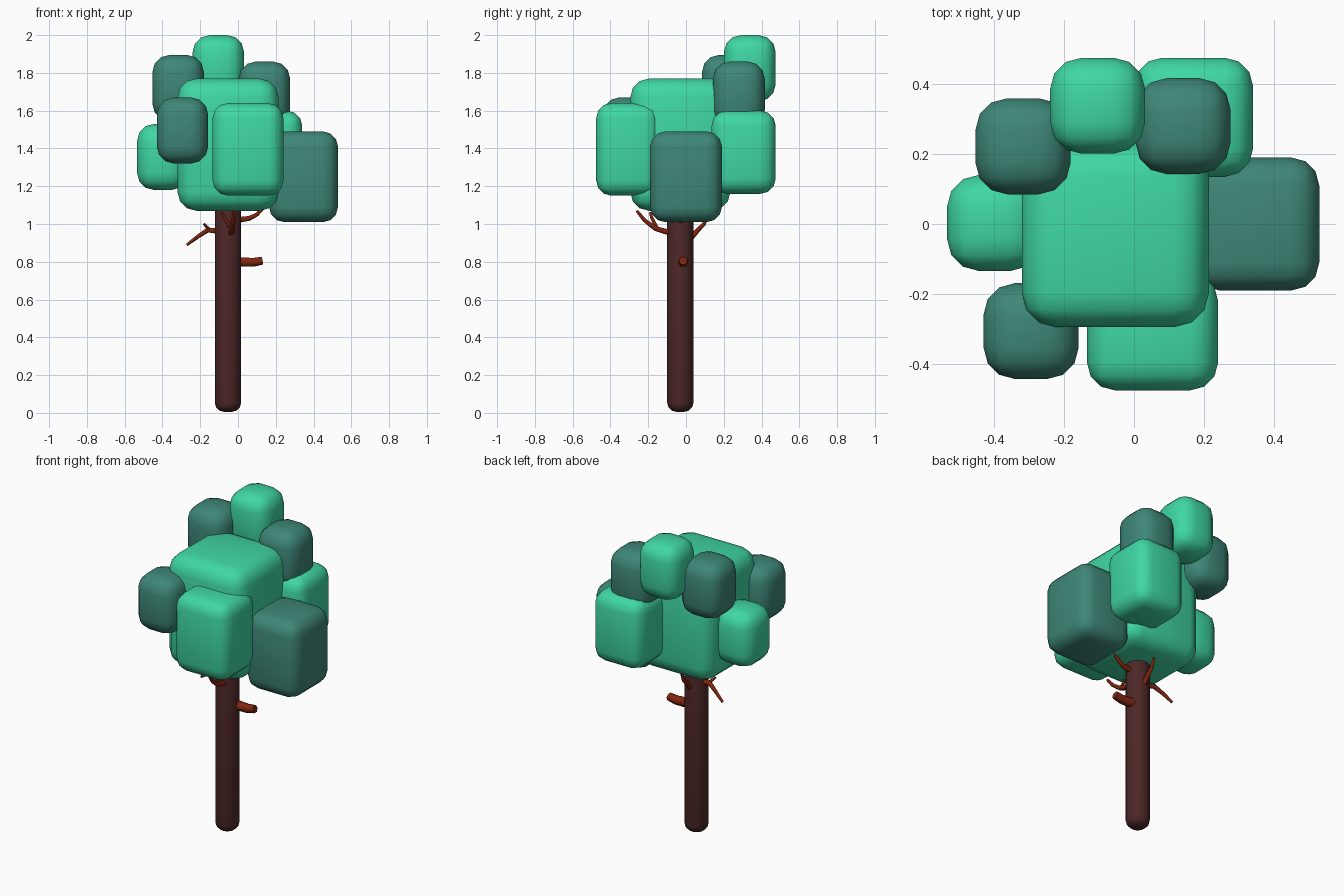
import bpy

cube = bpy.data.objects.get("Cube")
if cube:
    bpy.data.objects.remove(cube, do_unlink=True)


def material(name, rgb):
    m = bpy.data.materials.new(name)
    m.use_nodes = True
    m.diffuse_color = (*rgb, 1)
    bsdf = next(n for n in m.node_tree.nodes if n.type == "BSDF_PRINCIPLED")
    bsdf.inputs["Base Color"].default_value = (*rgb, 1)
    return m


light = material("light_foliage", (0.05, 0.68, 0.37))
dark = material("dark_foliage", (0.048, 0.24, 0.185))
bark = material("dark_bark", (0.075, 0.02, 0.02))
rust = material("rust_branch", (0.22, 0.019, 0.005))


def finish(ob, name, mat, bevel, segments):
    """Name, colour and round off a primitive."""
    ob.name = name
    ob.data.materials.append(mat)
    mod = ob.modifiers.new("rounding", "BEVEL")
    mod.width = bevel
    mod.segments = segments
    mod.limit_method = "ANGLE"
    bpy.ops.object.shade_smooth()


def leaf_block(name, mat, centre, size, bevel):
    bpy.ops.mesh.primitive_cube_add(size=1, location=centre)
    ob = bpy.context.object
    ob.scale = size
    bpy.ops.object.transform_apply(location=False, rotation=False, scale=True)
    finish(ob, name, mat, bevel, 3)


# Large foliage blocks
leaf_block("crown_core", light, (-0.053, -0.03, 1.42), (0.535, 0.53, 0.70), 0.10)
leaf_block("crown_front", light, (0.053, -0.308, 1.395), (0.375, 0.335, 0.49), 0.08)
leaf_block("crown_side", dark, (0.347, 0, 1.25), (0.365, 0.38, 0.48), 0.08)
leaf_block("crown_back", light, (0.17, 0.305, 1.38), (0.34, 0.34, 0.44), 0.08)

# Small foliage puffs share one size
PUFF = (0.272, 0.274, 0.35)
for name, mat, centre in [
    ("puff_side", light, (-0.398, 0.003, 1.355)),
    ("puff_front", dark, (-0.294, -0.306, 1.495)),
    ("puff_back_side", dark, (-0.317, 0.222, 1.72)),
    ("puff_top", light, (-0.104, 0.338, 1.825)),
    ("puff_back", dark, (0.14, 0.28, 1.685)),
]:
    leaf_block(name, mat, centre, PUFF, 0.09)

# Trunk with a rounded foot
bpy.ops.mesh.primitive_cylinder_add(vertices=16, radius=0.07, depth=1.3,
                                    location=(-0.053, -0.03, 0.655))
finish(bpy.context.object, "trunk", bark, 0.05, 3)


def branch(name, points, thick, thin):
    """Tapering limb along a path."""
    cu = bpy.data.curves.new(name, "CURVE")
    cu.dimensions = "3D"
    cu.bevel_depth = 1
    cu.bevel_resolution = 1
    cu.use_fill_caps = True
    sp = cu.splines.new("POLY")
    sp.points.add(len(points) - 1)
    for i, (p, co) in enumerate(zip(sp.points, points)):
        p.co = (*co, 1)
        p.radius = thick + (thin - thick) * i / (len(points) - 1)
    cu.materials.append(rust)
    ob = bpy.data.objects.new(name, cu)
    bpy.context.collection.objects.link(ob)


# Broken stub and thin branches under the crown
branch("stub", [(-0.03, -0.015, 0.8), (0.08, -0.015, 0.797), (0.13, -0.015, 0.806)], 0.03, 0.024)
branch("branch_drooping", [(-0.08, -0.02, 0.96), (-0.16, -0.01, 0.968),
                           (-0.21, 0.005, 0.935), (-0.27, 0.02, 0.89)], 0.018, 0.008)
branch("twig_drooping", [(-0.15, -0.01, 0.968), (-0.18, -0.04, 1.0)], 0.01, 0.006)
branch("branch_front", [(-0.04, -0.07, 0.95), (-0.03, -0.16, 0.975),
                        (-0.025, -0.22, 1.02), (-0.02, -0.26, 1.07)], 0.018, 0.008)
branch("twig_front", [(-0.03, -0.15, 0.97), (-0.07, -0.18, 1.03), (-0.085, -0.19, 1.06)], 0.011, 0.007)
branch("branch_raised", [(-0.01, -0.03, 1.02), (0.06, -0.025, 1.03),
                         (0.10, -0.02, 1.05), (0.15, -0.015, 1.1)], 0.018, 0.008)
branch("branch_back", [(-0.05, 0.02, 0.92), (-0.05, 0.06, 0.965),
                       (-0.05, 0.095, 1.0), (-0.05, 0.12, 1.06)], 0.018, 0.008)
